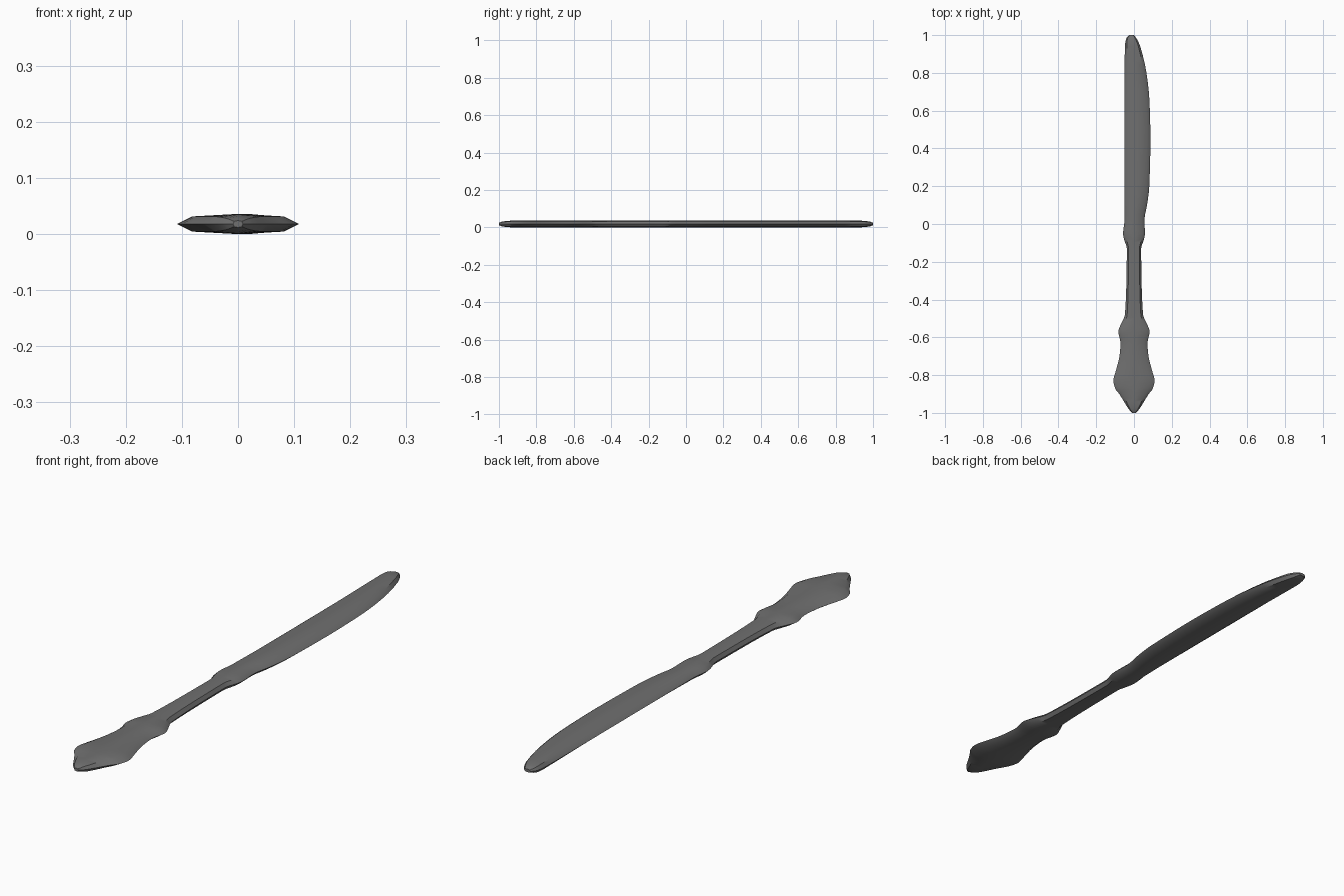
import bpy, bmesh, math
from mathutils import Vector

if "Cube" in bpy.data.objects:
    bpy.data.objects.remove(bpy.data.objects["Cube"])

MID = 0.018  # height of the sharp rim; total thickness is twice this

# Stations along the knife: y, left edge, right edge, thickness factor
blade = [(1.0, -0.027, 0.0, 0.35), (0.98, -0.042, 0.015, 0.75),
         (0.94, -0.048, 0.033, 0.97), (0.8, -0.05, 0.066, 1),
         (0.65, -0.05, 0.082, 1), (0.45, -0.05, 0.087, 1),
         (0.2, -0.05, 0.081, 1), (0.1, -0.05, 0.069, 1), (0.02, -0.05, 0.055, 1)]
# Symmetric handle: y, half width, thickness factor
handle = [(-0.05, 0.058, 1), (-0.08, 0.053, 1), (-0.13, 0.038, 1),
          (-0.3, 0.04, 1), (-0.48, 0.048, 1), (-0.53, 0.069, 1),
          (-0.57, 0.083, 1), (-0.63, 0.071, 1), (-0.7, 0.077, 1),
          (-0.78, 0.097, 1), (-0.83, 0.109, 1), (-0.87, 0.1, 1),
          (-0.9, 0.078, 1), (-0.94, 0.053, 0.97), (-0.98, 0.028, 0.75),
          (-1.0, 0.009, 0.35)]
stations = [Vector(s) for s in blade] + [Vector((y, -w, w, t)) for y, w, t in handle]


def smooth_stations(pts, steps):
    """Monotone smoothing between stations with limited tangents."""
    def slope(a, b):
        return (b - a) / (b.x - a.x)

    n = len(pts)
    d = [slope(pts[i], pts[i + 1]) for i in range(n - 1)]
    tang = [d[0]]
    for i in range(1, n - 1):
        tang.append(Vector([2 * p * q / (p + q) if p * q > 0 else 0.0
                            for p, q in zip(d[i - 1], d[i])]))
    tang.append(d[-1])
    out = []
    for i in range(n - 1):
        h = pts[i + 1].x - pts[i].x
        for k in range(steps):
            t = k / steps
            out.append(pts[i] * (2*t**3 - 3*t**2 + 1) + tang[i] * h * (t**3 - 2*t**2 + t)
                       + pts[i + 1] * (3*t**2 - 2*t**3) + tang[i + 1] * h * (t**3 - t**2))
    return out + [pts[-1]]


# Loft an eight-sided lens section through the stations
bm = bmesh.new()
rings = []
for y, left, right, t in smooth_stations(stations, 3):
    centre, half = (left + right) / 2, (right - left) / 2
    li, ri = centre - 0.75 * half, centre + 0.75 * half
    hi, hc = 0.0135 * t, MID * t
    section = [(left, 0), (li, -hi), (centre, -hc), (ri, -hi),
               (right, 0), (ri, hi), (centre, hc), (li, hi)]
    rings.append([bm.verts.new((x, y, MID + z)) for x, z in section])
for a, b in zip(rings, rings[1:]):
    for i in range(8):
        j = (i + 1) % 8
        bm.faces.new((a[i], a[j], b[j], b[i]))
bm.faces.new(rings[0])
bm.faces.new(rings[-1])
bmesh.ops.recalc_face_normals(bm, faces=bm.faces)

mesh = bpy.data.meshes.new("table_knife")
bm.to_mesh(mesh)
bm.free()
knife = bpy.data.objects.new("table_knife", mesh)
bpy.context.collection.objects.link(knife)

# Dark steel colour
steel = bpy.data.materials.new("dark_steel")
steel.diffuse_color = (0.16, 0.16, 0.16, 1)
steel.use_nodes = True
steel.node_tree.nodes["Principled BSDF"].inputs["Base Color"].default_value = steel.diffuse_color
mesh.materials.append(steel)

bpy.context.view_layer.objects.active = knife
knife.select_set(True)
bpy.ops.object.shade_smooth_by_angle(angle=math.radians(40))
